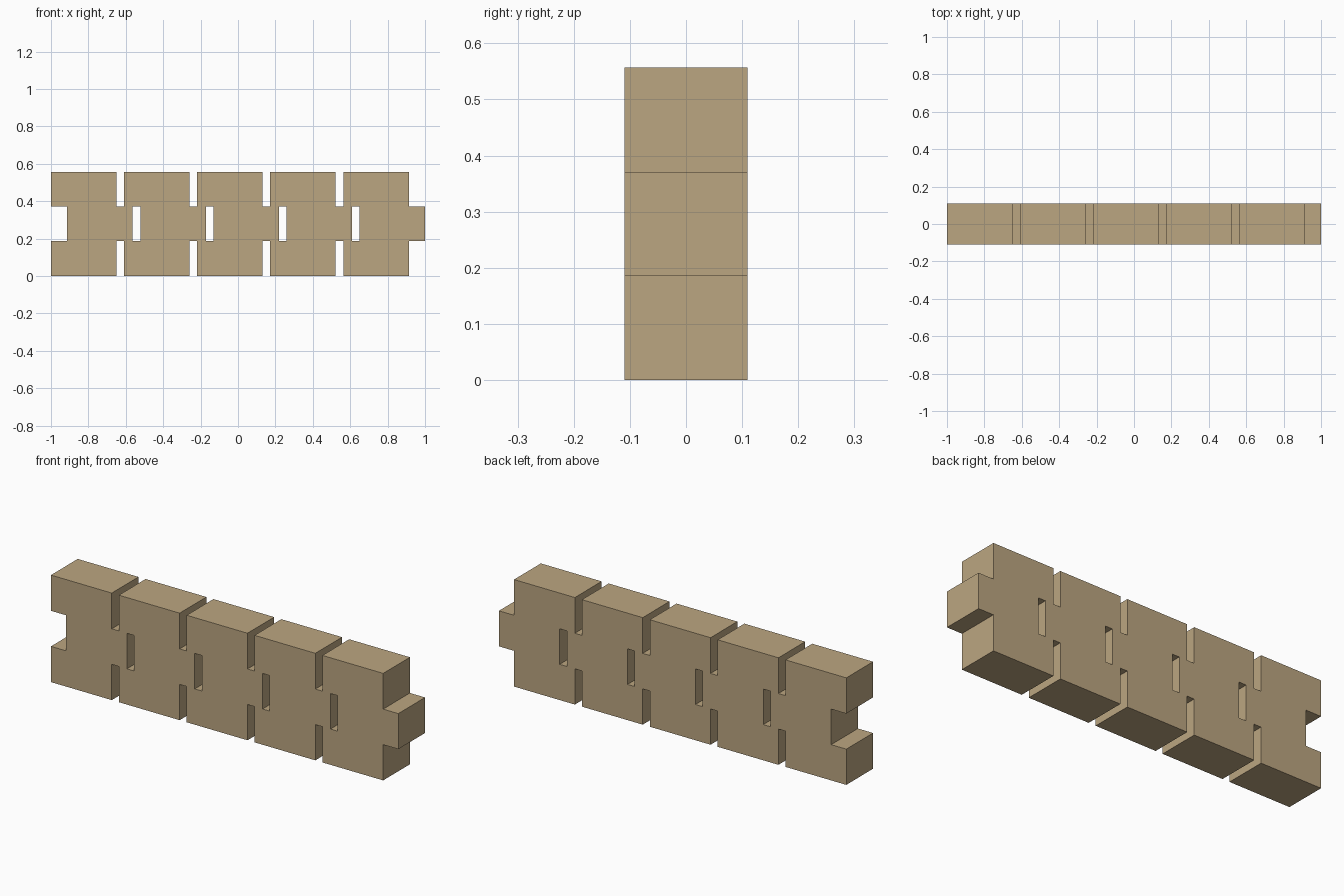
import bpy
from math import pi

if "Cube" in bpy.data.objects:
    bpy.data.objects.remove(bpy.data.objects["Cube"])

COUNT = 5
BODY, TONGUE = 0.35, 0.087           # block body width, tongue / notch depth
PITCH = (2 - BODY - TONGUE) / (COUNT - 1)
Z0, Z1, Z2, Z3 = 0.0, 0.186, 0.371, 0.557
HALF_DEPTH = 0.11

starts = [-1 + i * PITCH for i in range(COUNT)]

# Lower edge of the chain, left to right, with a gap between neighbouring blocks
lower = []
for x in starts:
    lower += [(x, Z0), (x + BODY, Z0), (x + BODY, Z1)]
    if x != starts[-1]:
        lower.append((x + PITCH, Z1))

# Right tongue follows on from the lower edge, the upper edge mirrors it,
# and the left notch closes the outline
lower.append((1.0, Z1))
upper = [(x, Z3 - z) for x, z in reversed(lower)]
notch = [(-1 + TONGUE, Z2), (-1 + TONGUE, Z1), (-1, Z1)]
outline = lower + upper + [(-1, Z2)] + notch

# Slots left between each tongue and the next block's notch
slots = [[(x + BODY + TONGUE, Z1), (x + PITCH + TONGUE, Z1),
          (x + PITCH + TONGUE, Z2), (x + BODY + TONGUE, Z2)]
         for x in starts[:-1]]

# Flat profile with holes, extruded to full depth
curve = bpy.data.curves.new("interlocking_blocks", 'CURVE')
curve.dimensions = '2D'
curve.fill_mode = 'BOTH'
curve.extrude = HALF_DEPTH
for pts in [outline] + slots:
    spline = curve.splines.new('POLY')
    spline.points.add(len(pts) - 1)
    for p, (x, z) in zip(spline.points, pts):
        p.co = (x, z, 0, 1)
    spline.use_cyclic_u = True

blocks = bpy.data.objects.new("interlocking_blocks", curve)
bpy.context.collection.objects.link(blocks)
blocks.rotation_euler.x = pi / 2
bpy.context.view_layer.objects.active = blocks
blocks.select_set(True)
bpy.ops.object.convert(target='MESH')
blocks = bpy.context.object
bpy.ops.object.transform_apply(rotation=True)

# Weld the caps to the sides and keep flat faces
bpy.ops.object.mode_set(mode='EDIT')
bpy.ops.mesh.select_all(action='SELECT')
bpy.ops.mesh.remove_doubles(threshold=0.0005)
bpy.ops.mesh.normals_make_consistent(inside=False)
bpy.ops.object.mode_set(mode='OBJECT')
bpy.ops.object.shade_flat()

# Tan wood colour
tan = bpy.data.materials.new("tan")
tan.diffuse_color = (0.50, 0.38, 0.22, 1)
tan.use_nodes = True
tan.node_tree.nodes["Principled BSDF"].inputs["Base Color"].default_value = tan.diffuse_color
blocks.data.materials.clear()
blocks.data.materials.append(tan)
